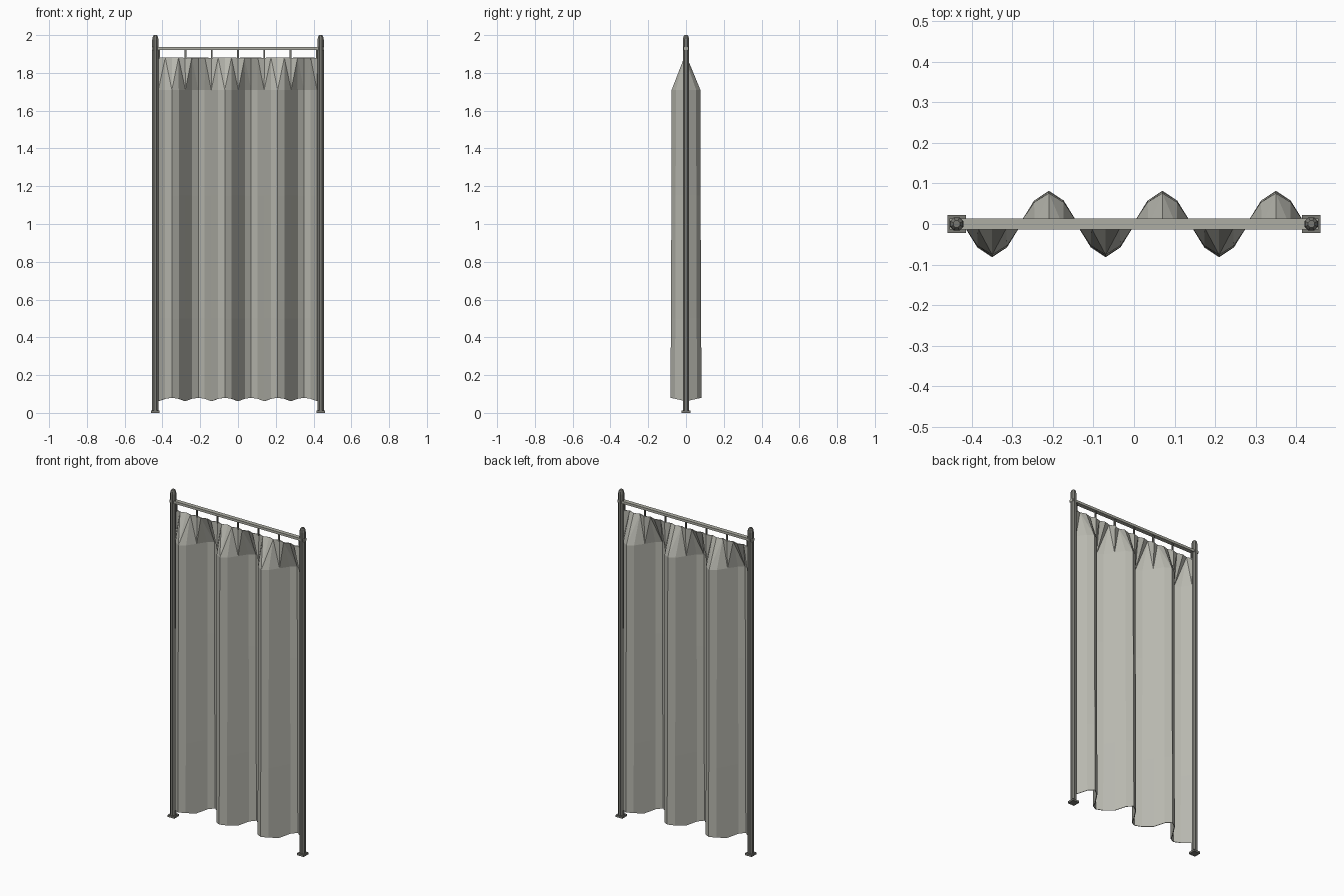
import bpy, bmesh, math

if "Cube" in bpy.data.objects:
    bpy.data.objects.remove(bpy.data.objects["Cube"])

def mat(name, c):
    m = bpy.data.materials.new(name)
    m.diffuse_color = (*c, 1)
    m.use_nodes = True
    m.node_tree.nodes["Principled BSDF"].inputs["Base Color"].default_value = m.diffuse_color
    return m

CLOTH = mat("pale_cloth", (0.48, 0.48, 0.43))
DARK = mat("dark_metal", (0.19, 0.19, 0.17))
LIGHT = mat("light_metal", (0.42, 0.42, 0.37))

def finish(bm, name, m):
    bmesh.ops.recalc_face_normals(bm, faces=bm.faces)
    me = bpy.data.meshes.new(name)
    bm.to_mesh(me)
    bm.free()
    me.materials.append(m)
    ob = bpy.data.objects.new(name, me)
    bpy.context.collection.objects.link(ob)
    return ob

def box(name, c, s, m):
    bm = bmesh.new()
    bmesh.ops.create_cube(bm, size=1)
    for v in bm.verts:
        v.co = [c[i] + v.co[i] * s[i] for i in range(3)]
    return finish(bm, name, m)

def lathe(name, x, profile, m, n=8):
    bm = bmesh.new()
    rings = []
    for r, z in profile:
        rings.append([bm.verts.new((x + r * math.cos((k + .5) * math.tau / n),
                                    r * math.sin((k + .5) * math.tau / n), z)) for k in range(n)])
    for a, b in zip(rings, rings[1:]):
        for k in range(n):
            bm.faces.new((a[k], a[(k + 1) % n], b[(k + 1) % n], b[k]))
    bm.faces.new(rings[0])
    bm.faces.new(rings[-1])
    return finish(bm, name, m)

# Posts with rounded tops and square feet
for side, x in (("left", -0.4375), ("right", 0.4375)):
    lathe(side + "_post", x, [(.018, .005), (.018, 1.975), (.015, 1.991), (.009, 2.0)], DARK)
    box(side + "_foot", (x, 0, .006), (.045, .045, .012), DARK)

# Top rail and hangers
box("top_rail", (0, 0, 1.929), (.91, .026, .015), LIGHT)
for i in range(-3, 4):
    box("hanger", (i * .139, 0, 1.90), (.009, .009, .055), DARK)

# Pleated curtain: pinched at the top, zigzag hem
N, STEP = 24, 0.035
bm = bmesh.new()
rows = []
for z, amp in ((1.88, 0), (1.71, .074), (1.15, .075), (.5, .078), (.062, .08)):
    row = []
    for k in range(N + 1):
        x = -.42 + k * STEP
        s = math.sin(math.tau * x / .28)
        y = amp * s if amp else .008 * math.cos(math.pi * k) * (1 if k % 2 else .5)
        row.append(bm.verts.new((x, y, z + (.018 * abs(s) if z < .1 else 0))))
    rows.append(row)
for j, (a, b) in enumerate(zip(rows, rows[1:])):
    for k in range(N):
        if j == 0:
            # triangles narrowing towards the gathered heading
            if k % 2:
                bm.faces.new((a[k], b[k], b[k + 1]))
                bm.faces.new((a[k], b[k + 1], a[k + 1]))
            else:
                bm.faces.new((a[k], b[k], a[k + 1]))
                bm.faces.new((a[k + 1], b[k], b[k + 1]))
        else:
            bm.faces.new((a[k], b[k], b[k + 1], a[k + 1]))
curtain = finish(bm, "curtain", CLOTH)
sol = curtain.modifiers.new("thickness", 'SOLIDIFY')
sol.thickness = .004
sol.offset = 0
